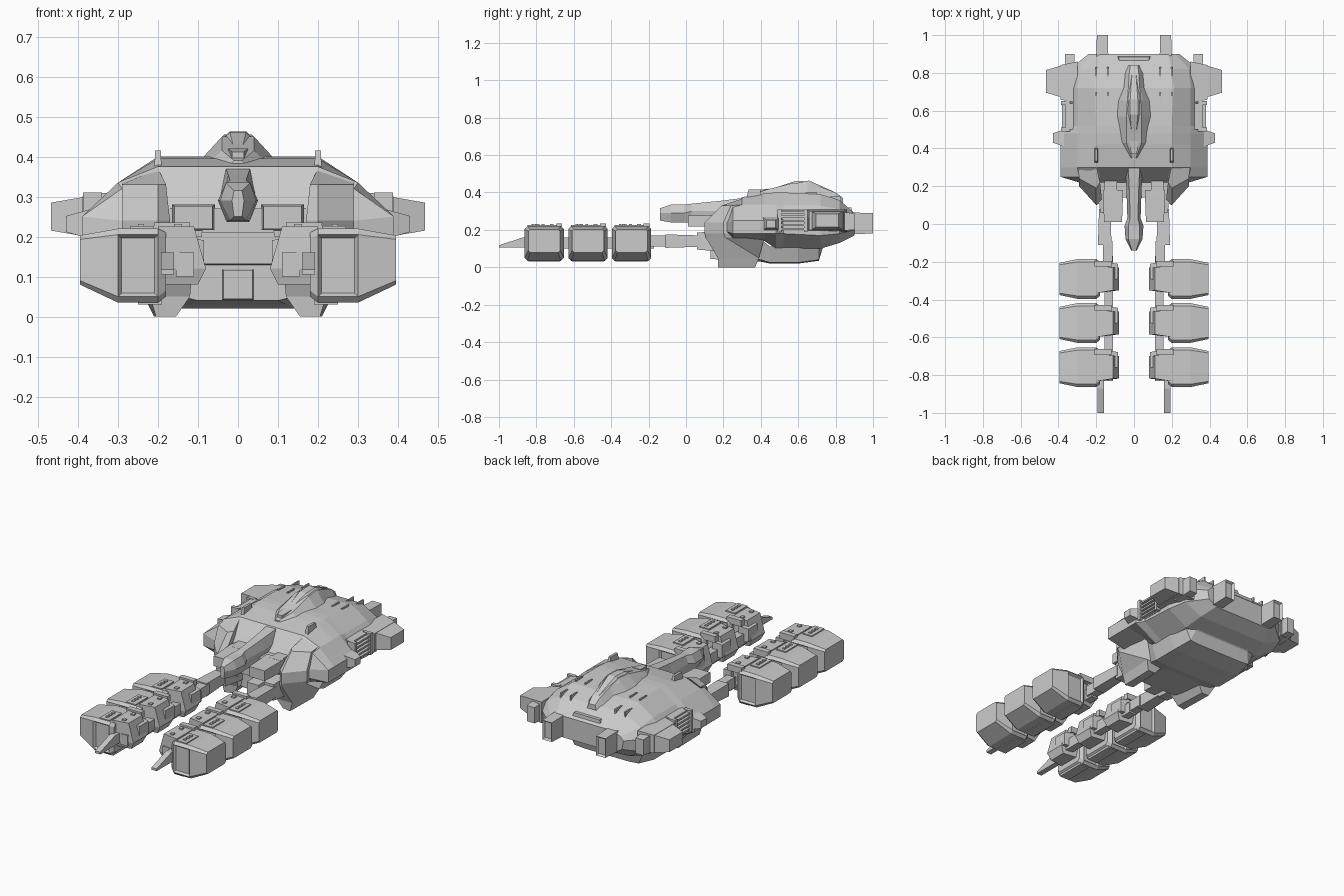
import bpy
import bmesh
from mathutils import Vector

if "Cube" in bpy.data.objects:
    bpy.data.objects.remove(bpy.data.objects["Cube"], do_unlink=True)


def loft(name, rings, mirror=False, recess=False):
    """Bridge equal-length rings, cap the ends, optionally sink the y faces."""
    bm = bmesh.new()
    loops = [[bm.verts.new(point) for point in ring] for ring in rings]
    for low, high in zip(loops, loops[1:]):
        for i in range(len(low)):
            j = (i + 1) % len(low)
            bm.faces.new((low[i], low[j], high[j], high[i]))
    bm.faces.new(loops[0])
    bm.faces.new(loops[-1])
    bmesh.ops.recalc_face_normals(bm, faces=bm.faces)
    if recess:
        ends = [face for face in bm.faces if abs(face.normal.y) > .99]
        bmesh.ops.inset_individual(bm, faces=ends, thickness=.012, depth=-.012)
    mesh = bpy.data.meshes.new(name)
    bm.to_mesh(mesh)
    bm.free()
    obj = bpy.data.objects.new(name, mesh)
    bpy.context.collection.objects.link(obj)
    if mirror:
        obj.modifiers.new("mirror", "MIRROR").use_mirror_merge = False


def symmetric_loft(name, stations):
    """Loft along y from half sections running top to bottom."""
    rings = []
    for y, half in stations:
        right = [(x, y, z) for x, z in half]
        left = [(-x, y, z) for x, z in reversed(half)]
        rings.append(right + left)
    loft(name, rings)


def block(name, x, y, z, axis="y", start=1, end=1, mirror=True, recess=False):
    """Box that can taper towards either end of one axis."""
    spans = [x, y, z]
    main = "xyz".index(axis)
    u, v = [k for k in range(3) if k != main]
    rings = []
    for at, scale in zip(spans[main], (start, end)):
        ring = []
        for i, j in ((0, 0), (1, 0), (1, 1), (0, 1)):
            point = Vector((0, 0, 0))
            point[main] = at
            for k, pick in ((u, i), (v, j)):
                middle = sum(spans[k]) / 2
                point[k] = middle + (spans[k][pick] - middle) * scale
            ring.append(point)
        rings.append(ring)
    loft(name, rings, mirror, recess)


def chamfered(x, y, z, cut):
    """Rectangle in the yz plane with clipped corners."""
    (ya, yb), (za, zb) = y, z
    outline = ((ya + cut, za), (yb - cut, za), (yb, za + cut), (yb, zb - cut),
               (yb - cut, zb), (ya + cut, zb), (ya, zb - cut), (ya, za + cut))
    return [(x, a, b) for a, b in outline]


def plan(z, outline):
    return [(x, y, z) for x, y in outline]


# Main hull
symmetric_loft("upper_hull", [
    (.22, [(.17, .27), (.24, .26), (.29, .24), (.29, .19), (.2, .15)]),
    (.25, [(.18, .31), (.29, .32), (.39, .25), (.39, .18), (.24, .15)]),
    (.3, [(.2, .375), (.3, .335), (.39, .25), (.39, .18), (.24, .15)]),
    (.42, [(.2, .395), (.3, .335), (.39, .25), (.39, .18), (.24, .14)]),
    (.48, [(.2, .4), (.3, .335), (.39, .25), (.39, .18), (.24, .1)]),
    (.52, [(.2, .4), (.3, .33), (.36, .26), (.36, .18), (.24, .1)]),
    (.72, [(.21, .39), (.3, .33), (.36, .26), (.36, .17), (.24, .1)]),
    (.82, [(.2, .36), (.29, .31), (.34, .26), (.33, .18), (.22, .13)]),
    (.9, [(.18, .29), (.22, .27), (.24, .25), (.23, .2), (.18, .17)]),
])

# Belly and its stepped rear keel
symmetric_loft("belly", [
    (.2, [(.2, .16), (.18, .06), (.1, .04)]),
    (.4, [(.25, .15), (.21, .04), (.12, .03)]),
    (.45, [(.25, .11), (.22, .025), (.15, .02)]),
    (.6, [(.25, .11), (.22, .025), (.15, .02)]),
    (.71, [(.24, .12), (.2, .04), (.14, .035)]),
    (.73, [(.23, .13), (.18, .1), (.12, .1)]),
    (.77, [(.22, .17), (.17, .135), (.12, .135)]),
    (.87, [(.2, .2), (.15, .155), (.1, .155)]),
])

# Angled cheek armour and the skids beneath
cheek = [(.17, .13), (.2, .1), (.29, .2), (.29, .3), (.2, .3)]
loft("front_cheek", [
    plan(.18, cheek),
    plan(.24, cheek),
    [(.18, .22, .33), (.2, .19, .33), (.29, .24, .33), (.29, .3, .335), (.2, .31, .37)],
], mirror=True)
loft("cheek_skid", [
    plan(.0, [(.155, .18), (.205, .17), (.21, .37), (.165, .37)]),
    plan(.05, [(.12, .17), (.22, .17), (.235, .39), (.12, .39)]),
    plan(.16, [(.11, .14), (.2, .105), (.28, .21), (.28, .42)]),
    plan(.19, [(.11, .14), (.2, .1), (.29, .2), (.29, .42)]),
], mirror=True)
block("nose_plate", (-.18, .18), (.17, .3), (.12, .24), start=.8, mirror=False)
block("chin_wedge", (-.04, .04), (.13, .25), (.04, .12), start=.9, mirror=False)

# Raised command dome with a stepped crown
symmetric_loft("command_dome", [
    (.35, [(.01, .39), (.02, .38)]),
    (.43, [(.04, .415), (.08, .38)]),
    (.57, [(.04, .45), (.095, .39)]),
    (.65, [(.035, .455), (.085, .39)]),
    (.72, [(.03, .43), (.06, .38)]),
    (.8, [(.025, .4), (.05, .36)]),
    (.84, [(.02, .37), (.03, .34)]),
])
symmetric_loft("dome_crown", [
    (.46, [(.01, .42), (.02, .41)]),
    (.58, [(.02, .46), (.045, .44)]),
    (.66, [(.02, .463), (.045, .44)]),
    (.8, [(.01, .4), (.03, .38)]),
])
block("dome_sensor", (-.025, .025), (.37, .44), (.38, .42), start=.6, mirror=False)

# Deck fittings
block("deck_fin", (.19, .21), (.32, .41), (.35, .415), axis="z", end=.7)
for x in (.14, .2):
    for y, top in ((.64, .4), (.77, .378)):
        block("deck_slit", (x - .004, x + .004), (y, y + .06), (.34, top))
block("rear_deck_rim", (-.1, .1), (.84, .89), (.27, .32), axis="z", end=.8, mirror=False)

# Chin gun
symmetric_loft("gun_barrel", [
    (-.14, [(.01, .315), (.015, .29), (.01, .25)]),
    (-.08, [(.03, .335), (.045, .29), (.02, .24)]),
    (-.01, [(.03, .335), (.05, .29), (.03, .24)]),
    (.03, [(.02, .34), (.035, .3), (.025, .24)]),
    (.18, [(.025, .355), (.04, .3), (.03, .235)]),
    (.3, [(.03, .37), (.045, .31), (.03, .235)]),
])
block("gun_cradle", (-.09, .09), (.14, .24), (.21, .27), mirror=False)
block("side_gun", (.057, .165), (.01, .18), (.215, .28), start=.88)
block("side_gun_mount", (.09, .155), (.15, .25), (.2, .28))

# Jointed booms that carry the launchers
block("boom_root", (.11, .19), (.06, .22), (.08, .2), start=.75)
block("boom_elbow", (.115, .195), (-.11, .08), (.1, .18), start=.9, end=.75)
block("boom_link", (.115, .165), (-.2, -.09), (.11, .17))
block("boom_rail", (.11, .155), (-.83, -.17), (.1, .16))
loft("boom_spike", [
    plan(z, [(.16, tip), (.192, tip), (.192, -.8), (.16, -.8)])
    for z, tip in ((.105, -1), (.118, -1), (.16, -.87))
], mirror=True)

# Three launcher pods on each boom
for middle in (-.291, -.524, -.758):
    front, back = middle - .105, middle + .105
    loft("launcher_pod", [
        chamfered(.18, (front + .015, back - .015), (.05, .21), .015),
        chamfered(.2, (front, back), (.035, .22), .015),
        chamfered(.3, (front, back), (.035, .22), .015),
        chamfered(.395, (front + .02, back - .02), (.08, .203), .01),
    ], mirror=True, recess=True)
    loft("pod_bracket", [
        plan(z, [(x, middle - half), (.2, middle - half - .015),
                 (.2, middle + half + .015), (x, middle + half)])
        for z, x, half in ((.08, .1, .05), (.12, .08, .06), (.225, .11, .06))
    ], mirror=True)
    block("bracket_clamp", (.085, .14), (middle - .01, middle + .09), (.11, .2), axis="x", start=.8)
    block("pod_hatch", (.21, .27), (middle - .09, middle + .02), (.21, .226))
    for step in range(3):
        y = middle - .068 + step * .027
        block("hatch_stud", (.235, .25), (y, y + .015), (.22, .231))
    block("pod_top_lip", (.12, .21), (back - .04, back - .01), (.2, .235))
    block("pod_foot", (.19, .25), (front + .02, back - .02), (.03, .045))
    for y in (middle - .05, middle + .03):
        block("bracket_bolt", (.14, .16), (y, y + .02), (.22, .232))

# Flank louvres in an open bay
block("louvre_bay", (.32, .362), (.5, .64), (.19, .31), axis="x", end=.95)
for step in range(5):
    z = .2 + step * .022
    block("louvre_slat", (.35, .38), (.51, .63), (z, z + .01))
for y in (.49, .63):
    block("louvre_post", (.34, .387), (y, y + .02), (.19, .31))

# Flank thrusters, sensors and tail nozzles
block("flank_mount", (.3, .39), (.64, .86), (.19, .31), axis="x", end=.83)
block("flank_thruster", (.38, .467), (.67, .84), (.2, .3), axis="x", end=.7)
block("flank_sensor", (.37, .43), (.41, .5), (.195, .268), axis="x", end=.55)
block("corner_nozzle", (.31, .37), (.78, .9), (.19, .3), end=.8)
block("tail_nozzle", (.135, .2), (.84, 1), (.175, .295), end=.9, recess=True)
block("tail_bumper", (-.13, .13), (.83, .9), (.165, .25), end=.8, mirror=False)
